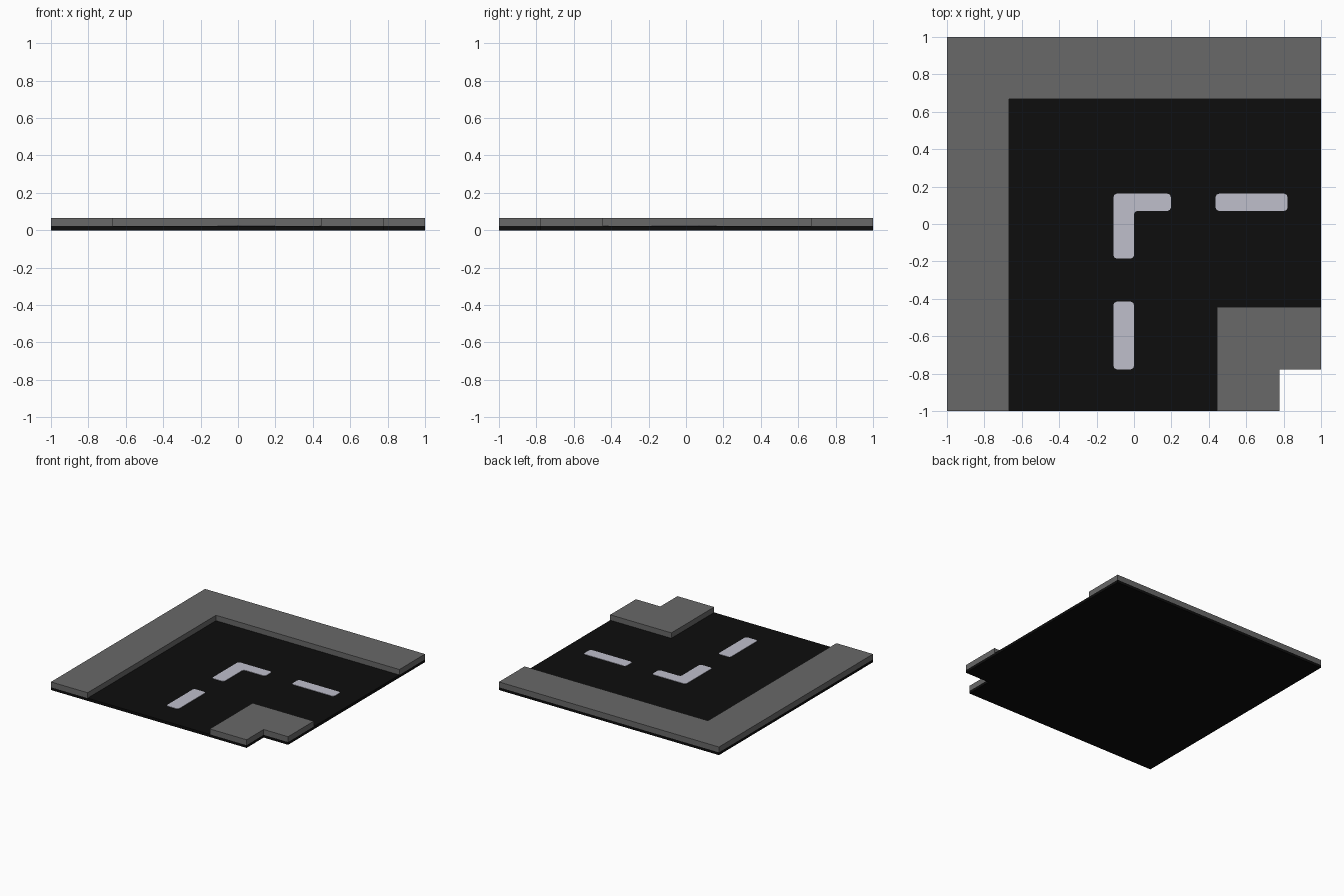
import bpy, bmesh

if "Cube" in bpy.data.objects:
    bpy.data.objects.remove(bpy.data.objects["Cube"])


def material(name, rgb):
    m = bpy.data.materials.new(name)
    m.diffuse_color = (*rgb, 1.0)
    m.use_nodes = True
    m.node_tree.nodes["Principled BSDF"].inputs["Base Color"].default_value = m.diffuse_color
    return m


ASPHALT = material("asphalt_black", (0.004, 0.004, 0.004))
PAVEMENT = material("pavement_grey", (0.14, 0.14, 0.14))
PAINT = material("lane_paint", (0.52, 0.52, 0.60))


def slab(name, outline, z0, z1, mat, corner=0.0):
    """Extrude a flat outline (counter-clockwise) from z0 to z1, optionally rounding its corners."""
    bm = bmesh.new()
    face = bm.faces.new([bm.verts.new((x, y, z0)) for x, y in outline])
    top = bmesh.ops.extrude_face_region(bm, geom=[face], use_keep_orig=True)
    for v in (g for g in top["geom"] if isinstance(g, bmesh.types.BMVert)):
        v.co.z = z1
    if corner:
        upright = [e for e in bm.edges if abs(e.verts[0].co.z - e.verts[1].co.z) > 1e-6]
        bmesh.ops.bevel(bm, geom=upright, offset=corner, offset_type='OFFSET',
                        segments=2, profile=0.5, affect='EDGES')
    bmesh.ops.recalc_face_normals(bm, faces=bm.faces)
    mesh = bpy.data.meshes.new(name)
    bm.to_mesh(mesh)
    bm.free()
    mesh.materials.append(mat)
    obj = bpy.data.objects.new(name, mesh)
    bpy.context.collection.objects.link(obj)
    return obj


def rect(x0, x1, y0, y1):
    return [(x0, y0), (x1, y0), (x1, y1), (x0, y1)]


ROAD_Z, CURB_Z = 0.0222, 0.0667
OUT, IN, NOTCH = 0.667, 0.444, 0.778   # outer kerb, inner kerb, corner notch

# Road base with the missing inner corner
slab("road_base", [(-1, -1), (NOTCH, -1), (NOTCH, -NOTCH), (1, -NOTCH), (1, 1), (-1, 1)],
     0, ROAD_Z, ASPHALT)

# Raised pavements on the outside and inside of the bend
slab("outer_pavement", [(-1, -1), (-OUT, -1), (-OUT, OUT), (1, OUT), (1, 1), (-1, 1)],
     ROAD_Z, CURB_Z, PAVEMENT)
slab("inner_pavement", [(IN, -1), (NOTCH, -1), (NOTCH, -NOTCH), (1, -NOTCH), (1, -IN), (IN, -IN)],
     ROAD_Z, CURB_Z, PAVEMENT)

# Thin painted lane markings
PAINT_Z = ROAD_Z + 0.003
slab("corner_marking", [(-0.11, -0.185), (0.0, -0.185), (0.0, 0.07), (0.197, 0.07),
                        (0.197, 0.162), (-0.11, 0.162)], ROAD_Z, PAINT_Z, PAINT, 0.018)
slab("side_dash", rect(0.436, 0.821, 0.07, 0.162), ROAD_Z, PAINT_Z, PAINT, 0.018)
slab("front_dash", rect(-0.11, 0.0, -0.777, -0.415), ROAD_Z, PAINT_Z, PAINT, 0.018)
